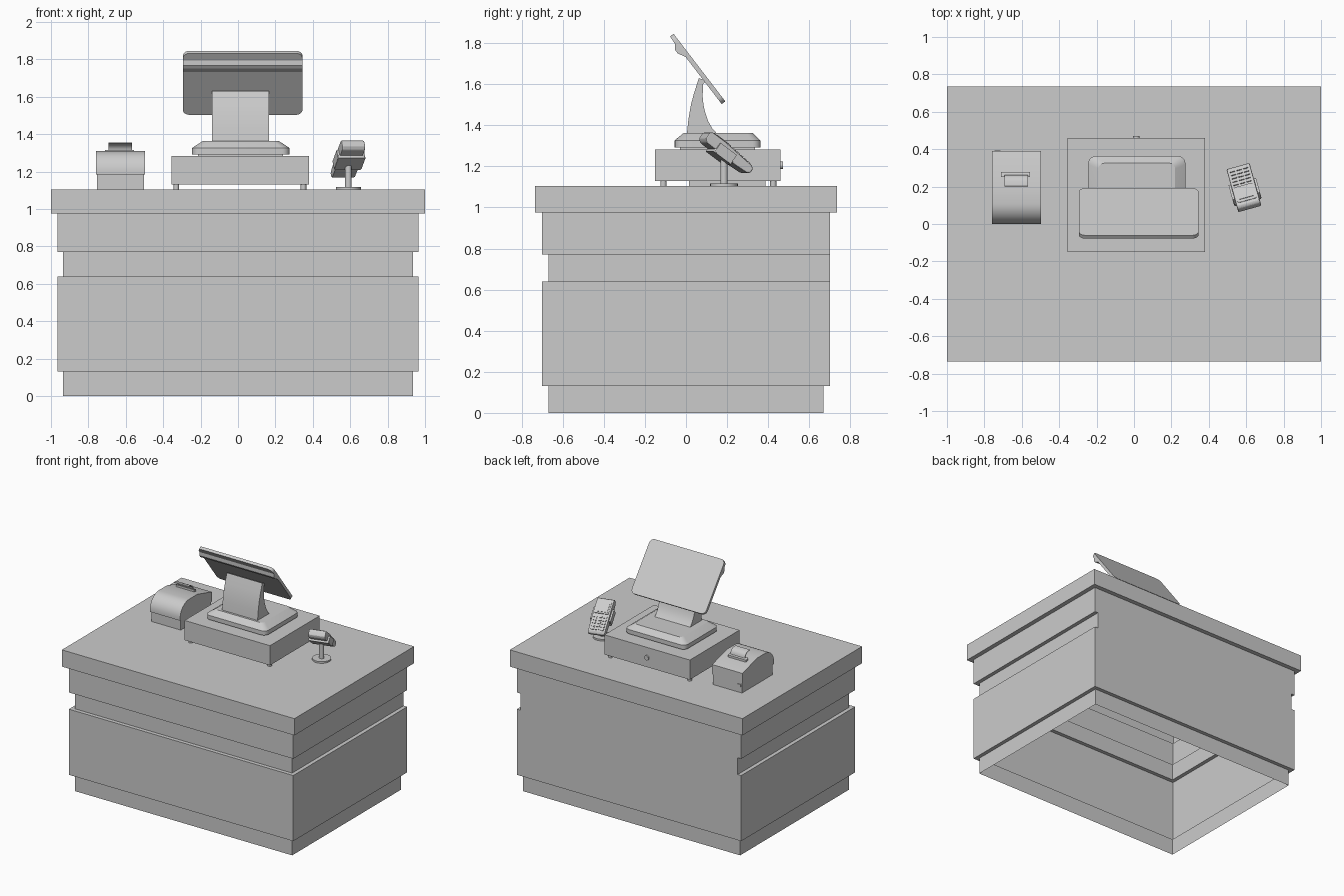
import bpy, bmesh, math
from mathutils import Matrix, Vector

if "Cube" in bpy.data.objects:
    bpy.data.objects.remove(bpy.data.objects["Cube"])


def finish(name, bm, smooth=None, matrix=None):
    bmesh.ops.recalc_face_normals(bm, faces=bm.faces)
    if matrix:
        bm.transform(matrix)
    me = bpy.data.meshes.new(name)
    bm.to_mesh(me)
    bm.free()
    ob = bpy.data.objects.new(name, me)
    bpy.context.collection.objects.link(ob)
    if smooth:
        bpy.ops.object.select_all(action='DESELECT')
        ob.select_set(True)
        bpy.context.view_layer.objects.active = ob
        bpy.ops.object.shade_smooth_by_angle(angle=math.radians(smooth))
    return ob


def rect(x0, x1, y0, y1, z, r=0, n=5):
    """Loop of points around a rectangle, optionally with round corners."""
    if not r:
        return [(x0, y0, z), (x1, y0, z), (x1, y1, z), (x0, y1, z)]
    pts = []
    for i, (cx, cy) in enumerate([(x1-r, y1-r), (x0+r, y1-r), (x0+r, y0+r), (x1-r, y0+r)]):
        for k in range(n + 1):
            a = math.pi / 2 * (i + k / n)
            pts.append((cx + r*math.cos(a), cy + r*math.sin(a), z))
    return pts


def loft(name, loops, bottom=True, smooth=None, matrix=None):
    bm = bmesh.new()
    rings = [[bm.verts.new(p) for p in lp] for lp in loops]
    for a, b in zip(rings, rings[1:]):
        for i in range(len(a)):
            j = (i + 1) % len(a)
            bm.faces.new((a[i], a[j], b[j], b[i]))
    bm.faces.new(rings[-1])
    if bottom:
        bm.faces.new(rings[0][::-1])
    return finish(name, bm, smooth, matrix)


def box(name, x0, x1, y0, y1, z0, z1, r=0, matrix=None):
    return loft(name, [rect(x0, x1, y0, y1, z, r) for z in (z0, z1)],
                smooth=30 if r else None, matrix=matrix)


def prism(name, profile, x0, x1, smooth=None, matrix=None):
    """Side profile (y, z) extruded along x."""
    return loft(name, [[(x, y, z) for y, z in profile] for x in (x0, x1)],
                smooth=smooth, matrix=matrix)


def cylinder(name, centre, r, h, axis='Z', n=24):
    bm = bmesh.new()
    bmesh.ops.create_cone(bm, cap_ends=True, segments=n, radius1=r, radius2=r, depth=h)
    rot = Matrix.Rotation(math.pi/2, 4, 'X') if axis == 'Y' else Matrix()
    return finish(name, bm, 40, Matrix.Translation(centre) @ rot)


# Counter: open-bottomed shell with toe kick, groove and overhanging top
steps = [(.935, -.67, .67, 0, .13), (.965, -.70, .70, .13, .64), (.935, -.67, .70, .64, .77),
         (.965, -.70, .70, .77, .975), (1, -.735, .735, .975, 1.105)]
loft("counter", [rect(-w, w, y0, y1, z) for w, y0, y1, za, zb in steps for z in (za, zb)],
     bottom=False)

# Cash drawer with feet and lock
box("cash_drawer", -.355, .38, -.15, .46, 1.13, 1.283)
for x in (-.33, .35):
    for y in (-.11, .425):
        cylinder("drawer_foot", (x, y, 1.118), .015, .028, n=16)
cylinder("drawer_lock", (.012, .463, 1.205), .018, .016, 'Y')

# Monitor stand: plate, bevelled base and curved neck
box("stand_pad", -.215, .24, -.03, .335, 1.28, 1.293)
loft("stand_base", [rect(-.245, .275, -.055, .363, 1.292, .04),
                    rect(-.245, .275, -.055, .363, 1.325, .04),
                    rect(-.232, .262, -.045, .353, 1.335, .04),
                    rect(-.19, .22, -.012, .325, 1.362, .03)], smooth=25)
neck = [(.004, 1.355), (.012, 1.43), (.024, 1.50), (.04, 1.56), (.063, 1.63), (.098, 1.615),
        (.083, 1.60), (.081, 1.54), (.085, 1.50), (.094, 1.46), (.108, 1.42), (.128, 1.385), (.155, 1.355)]
prism("monitor_neck", neck, -.14, .165, smooth=35)

# Monitor: tilted slab, ridge across the upper back, rounded corners
bm = bmesh.new()
top, low = Vector((-.078, 1.832)), Vector((.174, 1.503))
d = (low - top).normalized()
nrm = Vector((-d.y, d.x))
L = (low - top).length
prof = [(0, 0), (.045, -.003), (.068, -.02), (.088, -.02), (.125, 0), (L, 0), (L, .022), (0, .022)]
rings = []
for x in (-.295, .345):
    rings.append([bm.verts.new((x, *(top + d*v + nrm*w))) for v, w in prof])
for i in range(len(prof)):
    j = (i + 1) % len(prof)
    bm.faces.new((rings[0][i], rings[0][j], rings[1][j], rings[1][i]))
for r in rings:
    bm.faces.new(r)
corner = [bm.edges.get((r[a], r[b])) for r in rings for a, b in ((0, 7), (5, 6))]
bmesh.ops.bevel(bm, geom=corner, offset=.035, offset_type='OFFSET', segments=6,
                profile=.5, affect='EDGES')
finish("monitor", bm, 28)

# Receipt printer: rounded lid over a slightly set-back lower case
arc = [(.11 - .11*math.cos(math.radians(a)), 1.20 + .11*math.sin(math.radians(a)))
       for a in range(0, 91, 10)]
prism("printer_lid", [(.0, 1.185)] + arc + [(.21, 1.31), (.39, 1.26), (.39, 1.185)],
      -.758, -.498, smooth=25)
box("printer_case", -.753, -.503, .015, .387, 1.105, 1.19)
box("printer_button", -.745, -.715, .385, .392, 1.15, 1.17)

# Paper strip curling out of the tear bar
prism("tear_bar", [(.25, 1.29), (.25, 1.315), (.278, 1.308), (.278, 1.28)], -.71, -.555)
curl = [(.265, 1.29), (.262, 1.325), (.25, 1.343), (.23, 1.353), (.203, 1.356)]
prism("paper", curl + [(y - .003, z - .004) for y, z in reversed(curl)], -.692, -.567, smooth=35)

# Card terminal stand
cylinder("terminal_foot", (.59, .185, 1.111), .067, .013, n=32)
cylinder("terminal_pole", (.59, .185, 1.18), .018, .14)

# Card terminal, built flat then tilted and turned
M = (Matrix.Translation((.587, .197, 1.263)) @ Matrix.Rotation(math.radians(15.5), 4, 'Z')
     @ Matrix.Rotation(math.radians(-36), 4, 'X'))
side = [(-.142, -.012), (-.142, .02), (-.13, .033), (-.05, .033), (.125, .018), (.14, .008),
        (.14, -.015), (.125, -.026), (.06, -.03), (-.125, -.027)]
body = prism("terminal_body", side, -.064, .064, matrix=M)
bev = body.modifiers.new("bevel", 'BEVEL')
bev.width, bev.segments, bev.limit_method = .006, 2, 'ANGLE'
box("terminal_screen_frame", -.052, .052, -.115, -.012, .025, .036, .008, matrix=M)
box("terminal_screen", -.042, .042, -.098, -.024, .03, .039, matrix=M)

# Keypad follows the sloping face
K = M @ Matrix.Translation((0, .06, .0235)) @ Matrix.Rotation(math.radians(-4.9), 4, 'X')
for row in range(5):
    for col in range(3):
        x, y = (col - 1) * .036, (row - 2) * .024
        box("terminal_key", x - .014, x + .014, y - .008, y + .008, -.004, .006, .003, matrix=K)

# Cradle holding the terminal, with side clips
box("terminal_cradle", -.074, .074, -.075, .035, -.042, -.024, .008, matrix=M)
for s in (-1, 1):
    a, b = sorted((s * .063, s * .076))
    box("cradle_clip", a, b, -.07, .03, -.04, .012, matrix=M)
